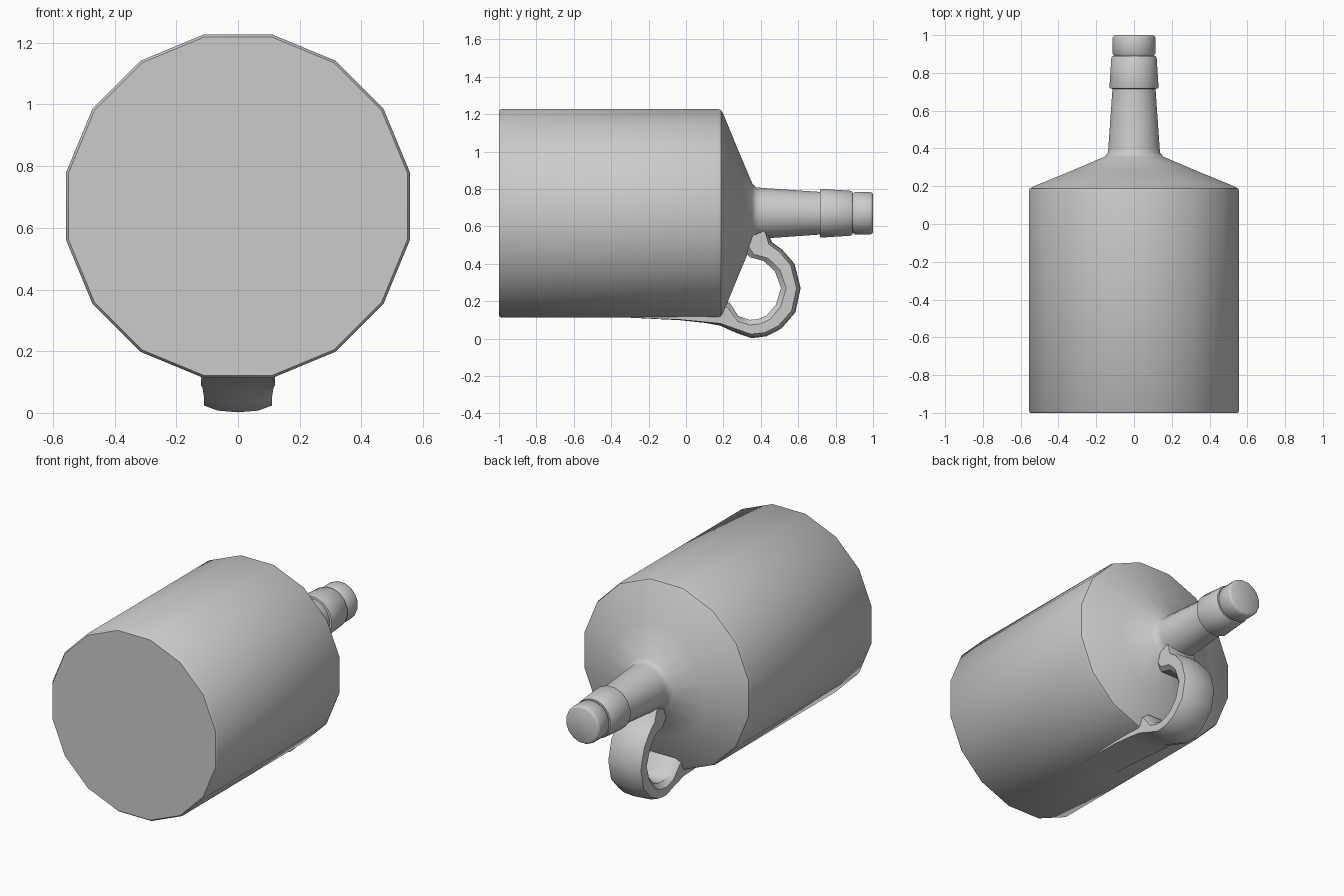
import bpy, bmesh, math
from mathutils import Vector

if "Cube" in bpy.data.objects:
    bpy.data.objects.remove(bpy.data.objects["Cube"])

AXIS_Z = 0.67
SIDES = 16
FLAT = math.cos(math.pi / SIDES)      # profile radii are measured to the flats


def finish(name, bm, angle):
    bmesh.ops.recalc_face_normals(bm, faces=bm.faces)
    mesh = bpy.data.meshes.new(name)
    bm.to_mesh(mesh)
    bm.free()
    obj = bpy.data.objects.new(name, mesh)
    bpy.context.collection.objects.link(obj)
    bpy.ops.object.select_all(action='DESELECT')
    obj.select_set(True)
    bpy.context.view_layer.objects.active = obj
    bpy.ops.object.shade_smooth_by_angle(angle=math.radians(angle))
    return obj


def loft(name, rings, angle=40):
    """Skin closed rings of points and cap both ends."""
    bm = bmesh.new()
    loops = [[bm.verts.new(p) for p in ring] for ring in rings]
    n = len(loops[0])
    for a, b in zip(loops, loops[1:]):
        for i in range(n):
            j = (i + 1) % n
            bm.faces.new((a[i], a[j], b[j], b[i]))
    bm.faces.new(loops[0])
    bm.faces.new(loops[-1])
    return finish(name, bm, angle)


def lathe(name, profile):
    """Turn (y, radius) pairs about the bottle's axis."""
    rings = []
    for y, r in profile:
        ring = []
        for i in range(SIDES):
            a = 2 * math.pi * (i + 0.5) / SIDES
            ring.append(Vector((r / FLAT * math.cos(a), y,
                                AXIS_Z + r / FLAT * math.sin(a))))
        rings.append(ring)
    return loft(name, rings)


# Body, shoulder and neck
lathe("bottle_body", [(-1, 0.549), (-0.99, 0.557), (0.17, 0.557), (0.187, 0.552),
                      (0.2, 0.53), (0.28, 0.335), (0.355, 0.158), (0.375, 0.139),
                      (0.40, 0.136), (0.73, 0.113)])

# Raised collar below the cap
lathe("neck_collar", [(0.715, 0.108), (0.717, 0.127), (0.725, 0.13),
                      (0.88, 0.12), (0.889, 0.114), (0.89, 0.10)])

# Cap
lathe("cap", [(0.88, 0.10), (0.893, 0.106), (0.903, 0.113),
              (0.985, 0.113), (0.995, 0.109), (1.0, 0.10)])

# Handle: outer y, z, inner y, z, half width, edge drop
stations = [
    (0.43, 0.58, 0.28, 0.52, 0.10, 0.01),
    (0.46, 0.515, 0.34, 0.435, 0.10, 0.02),
    (0.515, 0.475, 0.415, 0.415, 0.105, 0.02),
    (0.58, 0.40, 0.475, 0.36, 0.11, 0.022),
    (0.613, 0.27, 0.508, 0.27, 0.11, 0.022),
    (0.585, 0.14, 0.48, 0.18, 0.11, 0.022),
    (0.51, 0.053, 0.43, 0.122, 0.11, 0.022),
    (0.43, 0.012, 0.385, 0.104, 0.11, 0.022),
    (0.35, 0.002, 0.34, 0.10, 0.11, 0.022),
    (0.27, 0.03, 0.28, 0.12, 0.11, 0.02),
    (0.18, 0.07, 0.235, 0.19, 0.115, 0.012),
    (0.10, 0.084, 0.12, 0.24, 0.12, 0.005),
    (-0.03, 0.098, -0.03, 0.24, 0.12, 0.003),
    (-0.35, 0.114, -0.35, 0.24, 0.11, 0.0),
]
rings = []
for oy, oz, iy, iz, w, drop in stations:
    outer, inner = Vector((0, oy, oz)), Vector((0, iy, iz))
    d = (inner - outer).normalized()
    side = Vector((w, 0, 0))
    rings.append([outer + d * drop - side, outer + d * drop * 0.25 - side * 0.6, outer,
                  outer + d * drop * 0.25 + side * 0.6, outer + d * drop + side,
                  inner - d * 0.028 + side, inner + side * 0.75,
                  inner - side * 0.75, inner - d * 0.028 - side])
loft("handle", rings)
